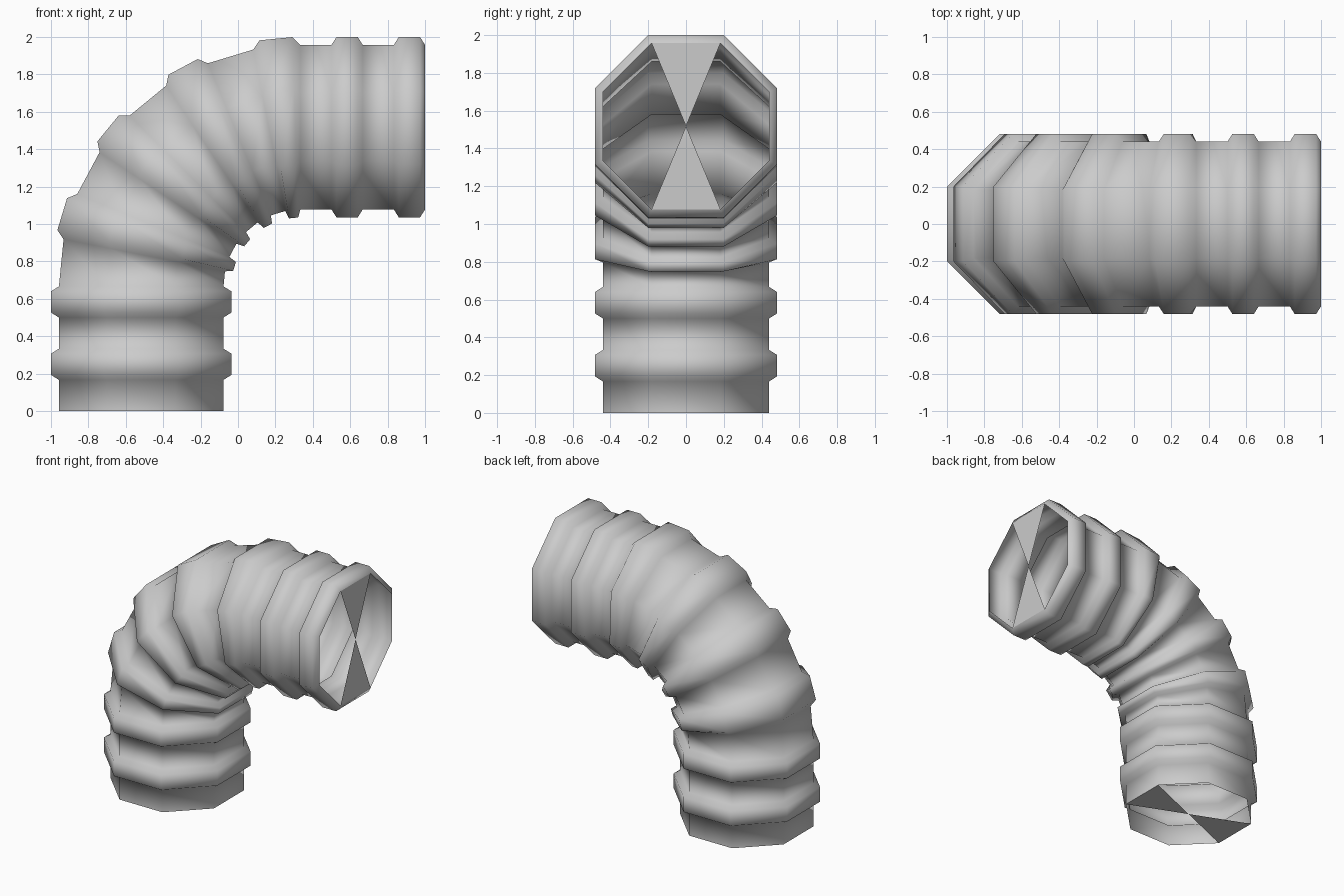
import bpy, bmesh
from math import pi, sin, cos, radians
from mathutils import Vector

if "Cube" in bpy.data.objects:
    bpy.data.objects.remove(bpy.data.objects["Cube"])

R_BASE, R_RIB = 0.44, 0.4825      # octagon apothems
STEP = 1 / 3                      # straight length of one period
AX = -1 + R_RIB                   # x of the vertical run
BEND_X, BEND_Z = 1 / 3, 2 / 3     # centre of the bend
BEND_R = BEND_X - AX


def frame(u):
    """Centre and outward axis of the pipe at u periods (2 up, 4 bend, 2 across)."""
    if u <= 2:
        return Vector((AX, 0, u * STEP)), Vector((-1, 0, 0))
    if u >= 6:
        return Vector((BEND_X + (u - 6) * STEP, 0, BEND_Z + BEND_R)), Vector((0, 0, 1))
    a = (u - 2) * radians(22.5)
    out = Vector((-cos(a), 0, sin(a)))
    return Vector((BEND_X, 0, BEND_Z)) + out * BEND_R, out


def ring(bm, u, apothem):
    c, out = frame(u)
    r = apothem / cos(pi / 8)
    return [bm.verts.new(c + out * r * cos((k + 0.5) * pi / 4)
                         + Vector((0, 1, 0)) * r * sin((k + 0.5) * pi / 4))
            for k in range(8)]


def make_object(name, bm, smooth):
    me = bpy.data.meshes.new(name)
    for f in bm.faces:
        f.smooth = smooth
    bm.to_mesh(me)
    bm.free()
    ob = bpy.data.objects.new(name, me)
    bpy.context.collection.objects.link(ob)
    return ob


# Ribbed octagonal tube: the same rib profile repeated eight times
profile = [(0.5, R_BASE), (0.58, R_RIB), (0.92, R_RIB), (1.0, R_BASE)]
bm = bmesh.new()
prev = ring(bm, 0, R_BASE)
for i in range(8):
    for t, r in profile:
        cur = ring(bm, i + t, r)
        for k in range(8):
            n = (k + 1) % 8
            bm.faces.new((prev[k], cur[k], cur[n], prev[n]))
        prev = cur
bmesh.ops.recalc_face_normals(bm, faces=bm.faces)
make_object("ribbed_elbow_pipe", bm, True)

# Bow-tie webs across both open ends
for name, u, facing in (("bottom_end_web", 0, Vector((0, 0, -1))),
                        ("side_end_web", 8, Vector((1, 0, 0)))):
    bm = bmesh.new()
    v = ring(bm, u, R_BASE)
    mid = bm.verts.new(frame(u)[0])
    for a, b in ((7, 0), (3, 4)):
        f = bm.faces.new((v[a], v[b], mid))
        f.normal_update()
        if f.normal.dot(facing) < 0:
            f.normal_flip()
    bmesh.ops.delete(bm, geom=[x for x in v if not x.link_faces], context='VERTS')
    make_object(name, bm, False)
